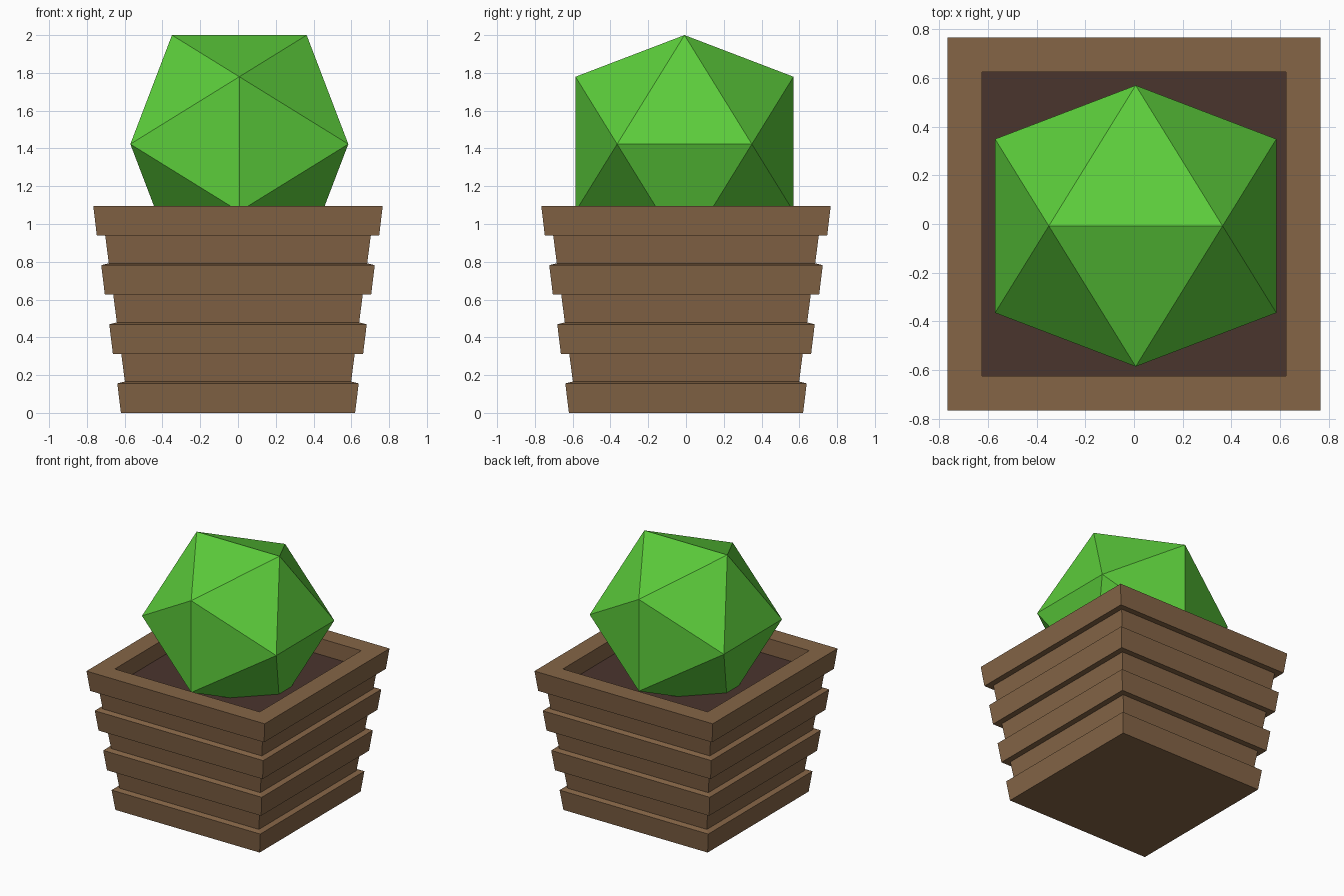
import bpy
import bmesh
from math import sqrt

cube = bpy.data.objects.get("Cube")
if cube:
    bpy.data.objects.remove(cube, do_unlink=True)


def material(name, rgb):
    mat = bpy.data.materials.new(name)
    mat.use_nodes = True
    colour = (*rgb, 1.0)
    mat.diffuse_color = colour
    mat.node_tree.nodes["Principled BSDF"].inputs["Base Color"].default_value = colour
    return mat


def finish(name, bm, mat):
    bmesh.ops.recalc_face_normals(bm, faces=bm.faces[:])
    mesh = bpy.data.meshes.new(name)
    bm.to_mesh(mesh)
    bm.free()
    mesh.materials.append(mat)
    obj = bpy.data.objects.new(name, mesh)
    bpy.context.scene.collection.objects.link(obj)
    return obj


def square_ring(bm, half, z):
    corners = ((-1, -1), (1, -1), (1, 1), (-1, 1))
    return [bm.verts.new((half * x, half * y, z)) for x, y in corners]


wood = material("wood brown", (0.235, 0.13, 0.062))
earth = material("dark soil", (0.068, 0.035, 0.027))
leaf = material("leaf green", (0.107, 0.61, 0.044))

RIM, OPENING, SOIL = 1.095, 0.623, 0.97

# Planter: a square section alternating wide boards and set-back bands
profile = []
for i in range(4):
    z = i * 0.313
    half = 0.62 + i * 0.0425
    profile += [(half, z), (half + 0.019, z + 0.156)]
    if i < 3:
        profile += [(half - 0.021, z + 0.166), (half - 0.002, z + 0.313)]
profile[-1] = (0.766, RIM)
profile += [(OPENING, RIM), (OPENING, SOIL - 0.02)]

bm = bmesh.new()
rings = [square_ring(bm, half, z) for half, z in profile]
for low, high in zip(rings, rings[1:]):
    for k in range(4):
        n = (k + 1) % 4
        bm.faces.new((low[k], low[n], high[n], high[k]))
bm.faces.new(rings[0])
bm.faces.new(rings[-1])
finish("planter", bm, wood)

# Soil: slab filling the opening below the rim
bm = bmesh.new()
for v in bmesh.ops.create_cube(bm, size=1)["verts"]:
    v.co.x *= 2 * OPENING
    v.co.y *= 2 * OPENING
    v.co.z = SOIL if v.co.z > 0 else SOIL - 0.02
finish("soil", bm, earth)

# Bush: icosahedron with one edge level on top
b = 0.577
a = b * 2 / (1 + sqrt(5))
bm = bmesh.new()
for s in (-1, 1):
    for t in (-1, 1):
        for co in ((s * a, 0, t * b), (s * b, t * a, 0), (0, s * b, t * a)):
            bm.verts.new(co)
bmesh.ops.convex_hull(bm, input=bm.verts[:])
bush = finish("bush", bm, leaf)
bush.location = (0.007, -0.008, 2 - b)
